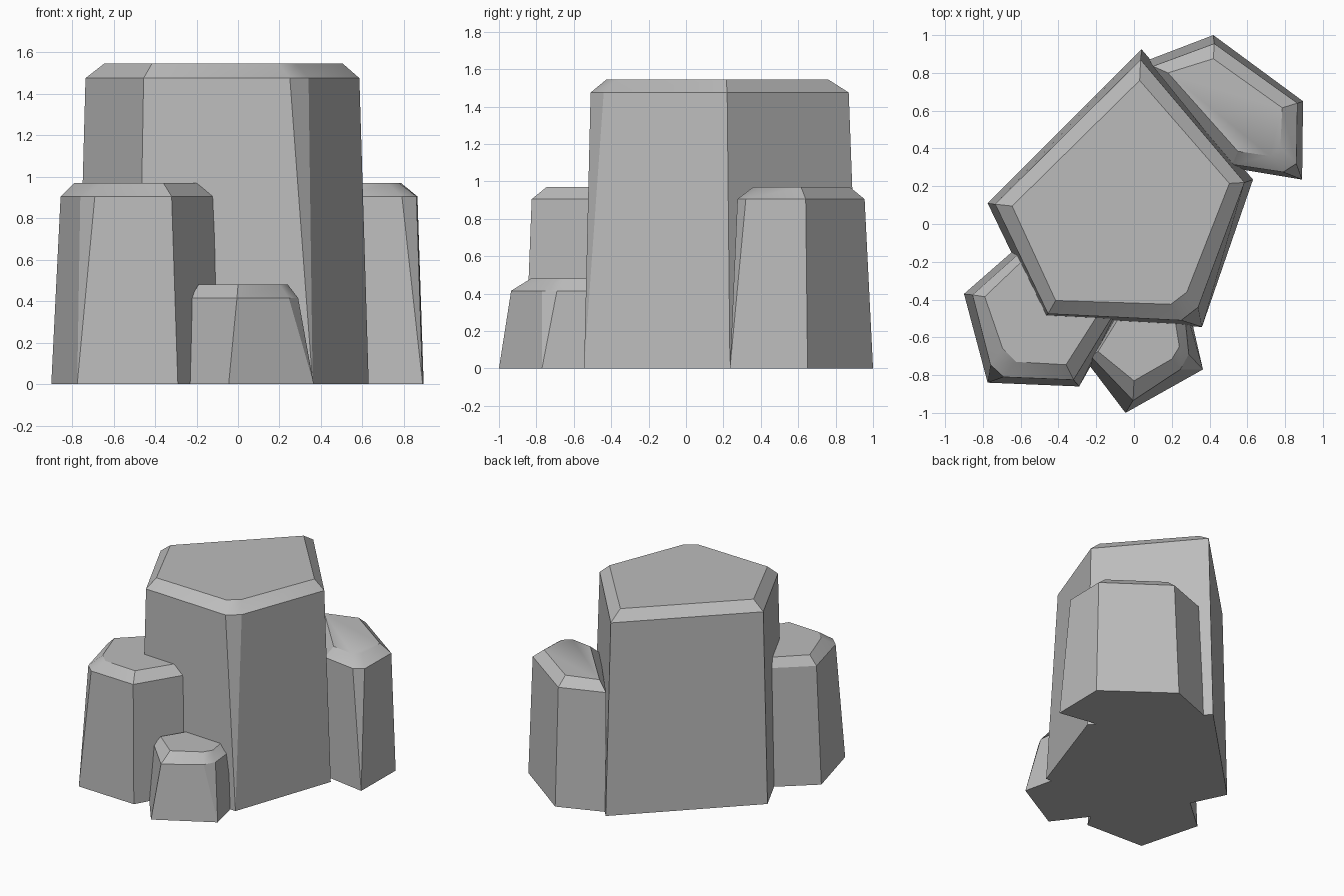
import bpy
import bmesh
import math

cube = bpy.data.objects.get("Cube")
if cube:
    bpy.data.objects.remove(cube, do_unlink=True)

# Plain stone colour
stone = bpy.data.materials.new("grey_stone")
stone.use_nodes = True
colour = (0.5, 0.5, 0.5, 1)
stone.diffuse_color = colour
stone.node_tree.nodes["Principled BSDF"].inputs["Base Color"].default_value = colour


def rock_column(name, shoulder_z, top_z, base, shoulder, top):
    """Loft three rings; a repeated base corner gives a tapering chip."""
    bm = bmesh.new()
    rings = [[bm.verts.new((x, y, z)) for x, y in ring]
             for ring, z in ((base, 0), (shoulder, shoulder_z), (top, top_z))]
    count = len(base)
    for lower, upper in zip(rings, rings[1:]):
        for i in range(count):
            j = (i + 1) % count
            bm.faces.new((lower[i], lower[j], upper[j], upper[i]))
    bm.faces.new(rings[-1])
    bm.faces.new(rings[0][::-1])
    bmesh.ops.remove_doubles(bm, verts=bm.verts, dist=0.001)
    bmesh.ops.recalc_face_normals(bm, faces=bm.faces)
    mesh = bpy.data.meshes.new(name)
    bm.to_mesh(mesh)
    bm.free()
    mesh.materials.append(stone)
    obj = bpy.data.objects.new(name, mesh)
    bpy.context.collection.objects.link(obj)
    bpy.ops.object.select_all(action='DESELECT')
    obj.select_set(True)
    bpy.context.view_layer.objects.active = obj
    bpy.ops.object.shade_smooth_by_angle(angle=math.radians(30))


# Tall central column
rock_column(
    "main_column", 1.475, 1.545,
    [(-.775, .11), (-.48, -.5), (.36, -.545), (.36, -.545), (.63, .235), (.04, .925)],
    [(-.735, .105), (-.455, -.475), (.25, -.51), (.34, -.44), (.585, .22), (.035, .87)],
    [(-.645, .095), (-.415, -.405), (.195, -.425), (.28, -.36), (.505, .215), (.03, .76)])

# Medium column at the front, on the right side
rock_column(
    "front_right_column", .905, .97,
    [(-.9, -.37), (-.775, -.84), (-.775, -.84), (-.29, -.86), (-.03, -.4), (-.5, -.02)],
    [(-.855, -.375), (-.76, -.745), (-.69, -.81), (-.32, -.825), (-.06, -.4), (-.49, -.05)],
    [(-.79, -.385), (-.695, -.66), (-.625, -.73), (-.36, -.745), (-.14, -.4), (-.47, -.08)])

# Medium column at the back, on the left side
rock_column(
    "back_left_column", .905, .97,
    [(.42, 1), (.08, .87), (.5, .3), (.89, .235), (.89, .235), (.895, .65)],
    [(.425, .955), (.1, .835), (.52, .315), (.79, .275), (.86, .32), (.865, .64)],
    [(.42, .875), (.18, .8), (.55, .385), (.72, .36), (.775, .41), (.785, .615)])

# Small column at the front
rock_column(
    "small_front_column", .415, .48,
    [(-.235, -.75), (-.045, -1), (.365, -.77), (.365, -.77), (.28, -.4), (-.04, -.4)],
    [(-.23, -.7), (-.005, -.935), (.245, -.77), (.29, -.69), (.26, -.4), (-.04, -.4)],
    [(-.19, -.675), (0, -.83), (.2, -.715), (.24, -.65), (.2, -.4), (-.02, -.4)])
